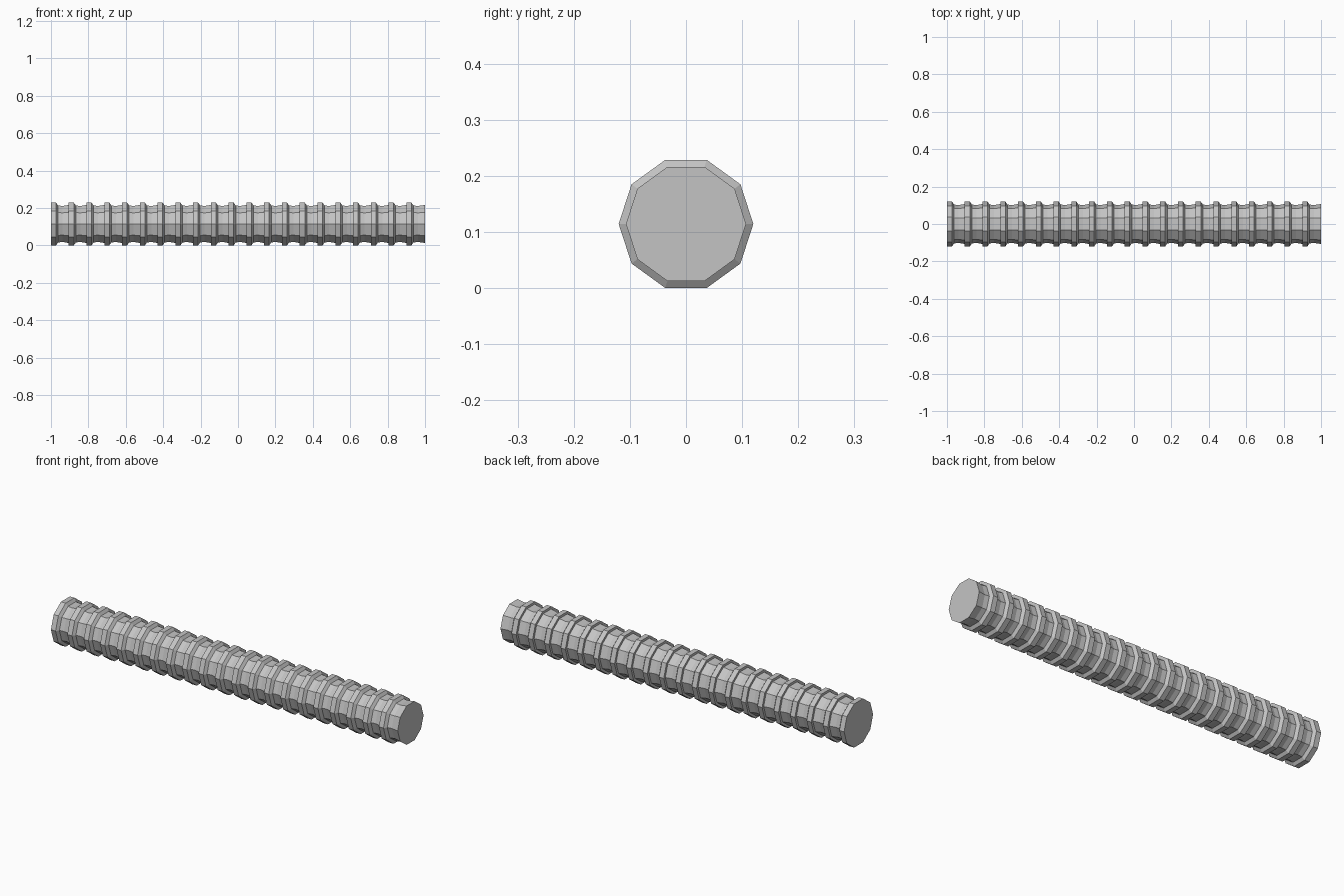
import bpy, bmesh, math

if "Cube" in bpy.data.objects:
    bpy.data.objects.remove(bpy.data.objects["Cube"])

SIDES = 10
RADIUS = 0.12
CENTRE_Z = RADIUS * math.cos(math.pi / SIDES)
COUNT = 21
PITCH = 0.095

steel = bpy.data.materials.new("grey steel")
steel.diffuse_color = (0.55, 0.55, 0.55, 1)
steel.use_nodes = True
steel.node_tree.nodes["Principled BSDF"].inputs["Base Color"].default_value = steel.diffuse_color

# Repeating profile (x offset, radius): raised rib, sloped shoulder, waisted core
unit = [(0.0, 0.12), (0.027, 0.12), (0.038, 0.104), (0.062, 0.101)]
profile = []
for i in range(COUNT):
    start = -1 + i * PITCH
    profile += [(start + dx, r) for dx, r in unit]
    # core flares slightly up to the square face of the next rib
    end = 1.0 if i == COUNT - 1 else start + PITCH
    profile.append((end, 0.107))

# Sweep the profile round the x axis with ten flat sides
bm = bmesh.new()
rings = []
for x, r in profile:
    angles = [2 * math.pi * k / SIDES for k in range(SIDES)]
    rings.append([bm.verts.new((x, r * math.cos(a), CENTRE_Z + r * math.sin(a)))
                  for a in angles])
for a, b in zip(rings, rings[1:]):
    for k in range(SIDES):
        n = (k + 1) % SIDES
        bm.faces.new((a[k], a[n], b[n], b[k]))

# End caps
bm.faces.new(rings[0])
bm.faces.new(rings[-1])
bmesh.ops.recalc_face_normals(bm, faces=bm.faces)

mesh = bpy.data.meshes.new("ribbed_bar")
bm.to_mesh(mesh)
bm.free()
mesh.materials.append(steel)
bar = bpy.data.objects.new("ribbed_bar", mesh)
bpy.context.collection.objects.link(bar)
